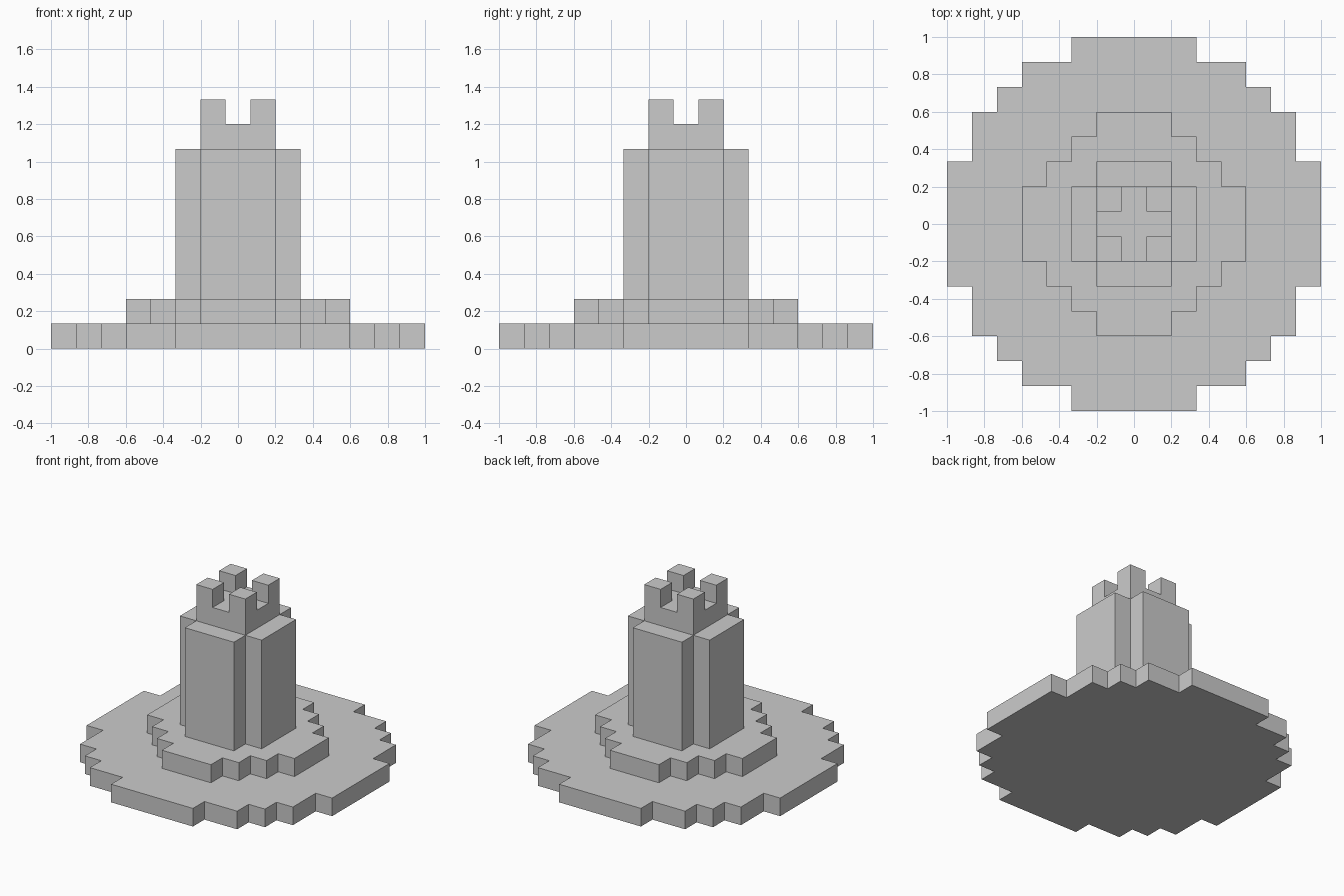
import bpy, bmesh

if "Cube" in bpy.data.objects:
    bpy.data.objects.remove(bpy.data.objects["Cube"])

U = 2 / 15  # one block of the stepped grid


def stepped_tier(name, corners, z0, z1):
    """Extrude a four-way symmetric stepped outline.
    corners: outer corners (in blocks) of one quadrant, from +x round to +y."""
    quad = []
    for i, (x, y) in enumerate(corners):
        quad.append((x, y))
        if i + 1 < len(corners):
            quad.append((corners[i + 1][0], y))  # inner corner of the step
    outline = quad + [(-x, y) for x, y in reversed(quad)]
    outline += [(-x, -y) for x, y in quad] + [(x, -y) for x, y in reversed(quad)]
    bm = bmesh.new()
    face = bm.faces.new([bm.verts.new((x * U, y * U, z0 * U)) for x, y in outline])
    top = bmesh.ops.extrude_face_region(bm, geom=[face], use_keep_orig=True)["geom"]
    verts = [v for v in top if isinstance(v, bmesh.types.BMVert)]
    bmesh.ops.translate(bm, verts=verts, vec=(0, 0, (z1 - z0) * U))
    bmesh.ops.recalc_face_normals(bm, faces=bm.faces)
    mesh = bpy.data.meshes.new(name)
    bm.to_mesh(mesh)
    bm.free()
    obj = bpy.data.objects.new(name, mesh)
    bpy.context.collection.objects.link(obj)
    return obj


# Wide round base and smaller round step
stepped_tier("base_disc", [(7.5, 2.5), (6.5, 4.5), (5.5, 5.5), (4.5, 6.5), (2.5, 7.5)], 0, 1)
stepped_tier("middle_step", [(4.5, 1.5), (3.5, 2.5), (2.5, 3.5), (1.5, 4.5)], 1, 2)

# Cross-shaped tower shaft and square top
stepped_tier("tower_shaft", [(2.5, 1.5), (1.5, 2.5)], 2, 8)
stepped_tier("tower_top", [(1.5, 1.5)], 8, 9)

# Four corner battlements
for sx in (-1, 1):
    for sy in (-1, 1):
        merlon = stepped_tier("battlement", [(0.5, 0.5)], 9, 10)
        merlon.location = (sx * U, sy * U, 0)
